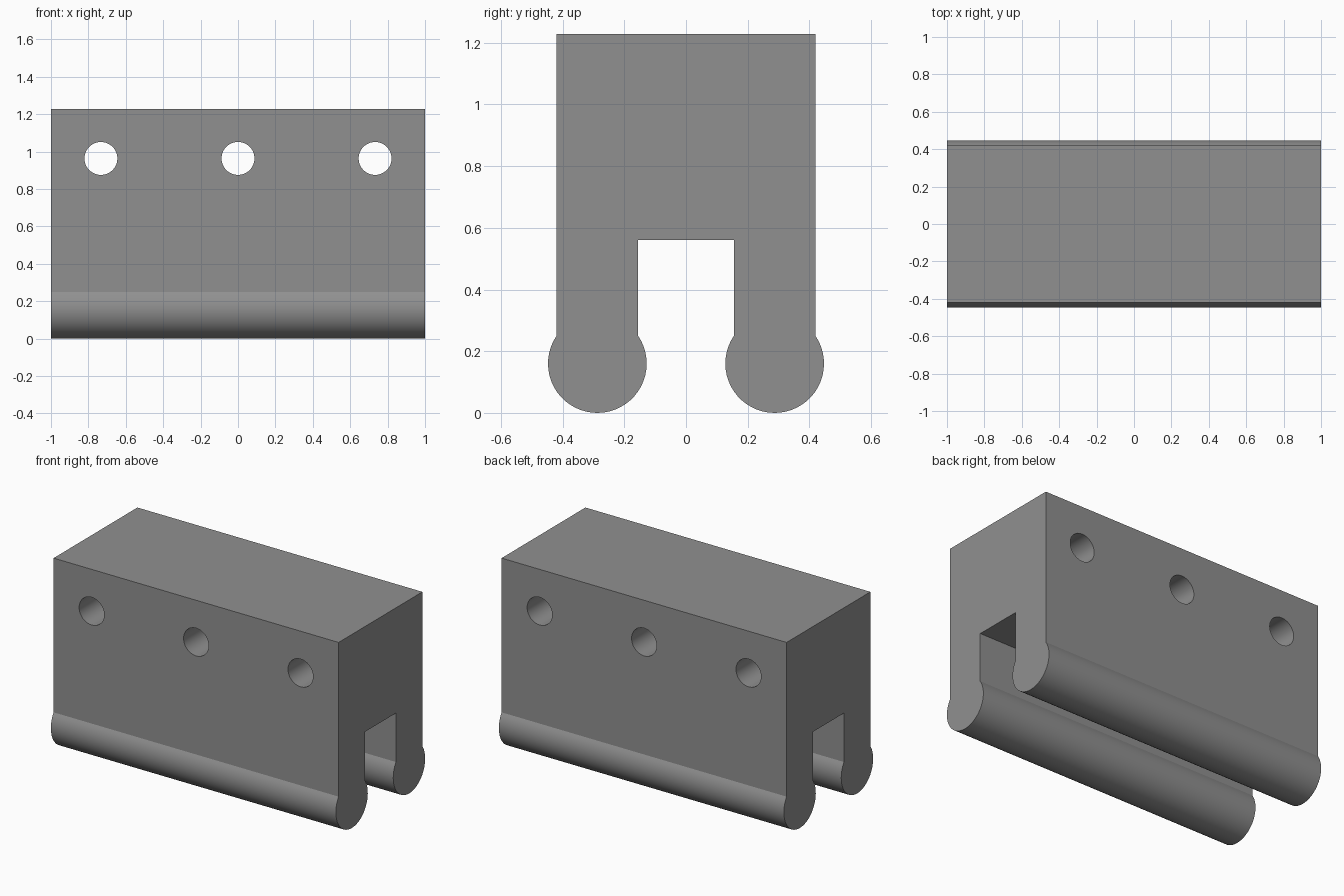
import bpy, bmesh, math

if "Cube" in bpy.data.objects:
    bpy.data.objects.remove(bpy.data.objects["Cube"])

LEG_Y, LEG_HALF, FOOT_R = 0.2875, 0.1325, 0.16
TOP, SLOT_TOP = 1.228, 0.56
HOLE_X, HOLE_Z, HOLE_R = 0.733, 0.963, 0.088

grey = bpy.data.materials.new("plain grey")
grey.diffuse_color = (0.28, 0.28, 0.28, 1)
grey.use_nodes = True
grey.node_tree.nodes["Principled BSDF"].inputs["Base Color"].default_value = grey.diffuse_color


def foot_arc(cy, steps=36):
    """Round foot outline, from the leg's +y side under to its -y side."""
    start = math.acos(LEG_HALF / FOOT_R)
    sweep = math.pi + 2 * start
    return [(cy + FOOT_R * math.cos(start - sweep * i / steps),
             FOOT_R + FOOT_R * math.sin(start - sweep * i / steps))
            for i in range(steps + 1)]


# Clamp body: forked profile with round feet, extruded along x
inner = LEG_Y - LEG_HALF
outer = LEG_Y + LEG_HALF
profile = ([(-outer, TOP), (outer, TOP)] + foot_arc(LEG_Y)
           + [(inner, SLOT_TOP), (-inner, SLOT_TOP)] + foot_arc(-LEG_Y))
bm = bmesh.new()
face = bm.faces.new([bm.verts.new((-1, y, z)) for y, z in profile])
ext = bmesh.ops.extrude_face_region(bm, geom=[face])
bmesh.ops.translate(bm, vec=(2, 0, 0),
                    verts=[v for v in ext["geom"] if isinstance(v, bmesh.types.BMVert)])
bmesh.ops.recalc_face_normals(bm, faces=bm.faces)
mesh = bpy.data.meshes.new("clamp_body")
bm.to_mesh(mesh)
bm.free()
body = bpy.data.objects.new("clamp_body", mesh)
bpy.context.collection.objects.link(body)
mesh.materials.append(grey)

# Three cross-drilled bolt holes
for x in (-HOLE_X, 0, HOLE_X):
    bpy.ops.mesh.primitive_cylinder_add(vertices=48, radius=HOLE_R, depth=1.2,
                                        location=(x, 0, HOLE_Z),
                                        rotation=(math.pi / 2, 0, 0))
    cutter = bpy.context.object
    cutter.name = "hole_cutter"
    cutter.hide_render = True
    cutter.data.materials.append(grey)
    mod = body.modifiers.new("bolt_hole", "BOOLEAN")
    mod.operation, mod.solver, mod.object = "DIFFERENCE", "EXACT", cutter
    bpy.context.view_layer.objects.active = body
    bpy.ops.object.modifier_apply(modifier=mod.name)
    bpy.data.objects.remove(cutter)

# Smooth feet and bores, crisp edges elsewhere
bpy.ops.object.select_all(action="DESELECT")
body.select_set(True)
bpy.context.view_layer.objects.active = body
bpy.ops.object.shade_smooth_by_angle(angle=math.radians(25))
